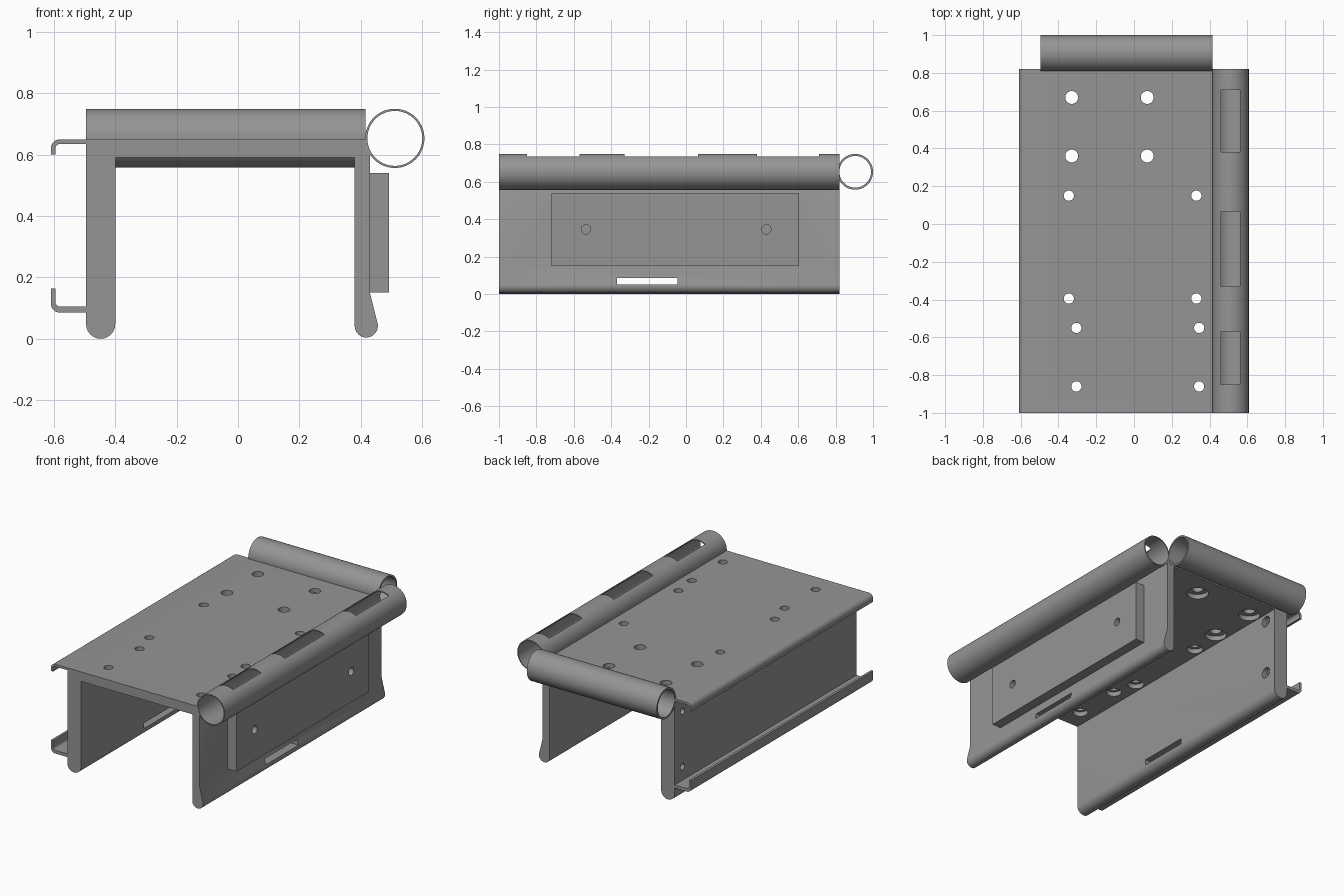
import bpy, bmesh, math
from mathutils import Matrix, Vector

if "Cube" in bpy.data.objects:
    bpy.data.objects.remove(bpy.data.objects["Cube"])

metal = bpy.data.materials.new("grey metal")
metal.diffuse_color = (0.30, 0.30, 0.30, 1)
metal.use_nodes = True
metal.node_tree.nodes["Principled BSDF"].inputs["Base Color"].default_value = metal.diffuse_color


def arc(cx, cz, r, a0, a1, n=12):
    """Points of an arc in the xz plane, angles in degrees."""
    angles = [math.radians(a0 + (a1 - a0) * i / n) for i in range(n + 1)]
    return [(cx + r * math.cos(a), cz + r * math.sin(a)) for a in angles]


def finish(bm, name):
    bmesh.ops.recalc_face_normals(bm, faces=bm.faces)
    me = bpy.data.meshes.new(name)
    bm.to_mesh(me)
    bm.free()
    me.materials.append(metal)
    ob = bpy.data.objects.new(name, me)
    bpy.context.collection.objects.link(ob)
    return ob


def extrude_y(name, profile, y0, y1):
    bm = bmesh.new()
    face = bm.faces.new([bm.verts.new((x, y0, z)) for x, z in profile])
    new = bmesh.ops.extrude_face_region(bm, geom=[face])["geom"]
    verts = [v for v in new if isinstance(v, bmesh.types.BMVert)]
    bmesh.ops.translate(bm, verts=verts, vec=(0, y1 - y0, 0))
    return finish(bm, name)


def box(name, x0, x1, y0, y1, z0, z1):
    return extrude_y(name, [(x0, z0), (x1, z0), (x1, z1), (x0, z1)], y0, y1)


def rod(name, a, b, r, n=32):
    """Solid cylinder from point a to point b."""
    a, b = Vector(a), Vector(b)
    turn = (b - a).to_track_quat('Z', 'Y').to_matrix().to_4x4()
    bm = bmesh.new()
    bmesh.ops.create_cone(bm, cap_ends=True, segments=n, radius1=r, radius2=r,
                          depth=(b - a).length,
                          matrix=Matrix.Translation((a + b) / 2) @ turn)
    return finish(bm, name)


def tube(name, a, b, r, wall):
    """Open pipe from point a to point b."""
    a, b = Vector(a), Vector(b)
    turn = (b - a).to_track_quat('Z', 'Y')
    n = 64
    bm = bmesh.new()
    rings = []
    for end, rad in ((a, r), (b, r), (b, r - wall), (a, r - wall)):
        rings.append([bm.verts.new(end + turn @ Vector((rad * math.cos(t), rad * math.sin(t), 0)))
                      for t in (2 * math.pi * i / n for i in range(n))])
    for k in range(4):
        p, q = rings[k], rings[(k + 1) % 4]
        for i in range(n):
            j = (i + 1) % n
            bm.faces.new((p[i], p[j], q[j], q[i]))
    return finish(bm, name)


def cut(target, cutters):
    for c in cutters:
        c.hide_render = True
        mod = target.modifiers.new("cut", 'BOOLEAN')
        mod.operation = 'DIFFERENCE'
        mod.solver = 'EXACT'
        mod.object = c
        bpy.context.view_layer.objects.active = target
        bpy.ops.object.modifier_apply(modifier=mod.name)
        bpy.data.objects.remove(c)


def smooth(ob):
    bpy.ops.object.select_all(action='DESELECT')
    ob.select_set(True)
    bpy.context.view_layer.objects.active = ob
    bpy.ops.object.shade_smooth_by_angle(angle=math.radians(30))


# Channel body: deck, two side walls with rounded feet, two curled left rails
profile = arc(-0.4475, 0.0475, 0.0475, 180, 360)
profile += [(-0.40, 0.59), (0.38, 0.59)]
profile += arc(0.418, 0.042, 0.038, 180, 370)
profile += [(0.43, 0.15), (0.43, 0.60), (0.42, 0.622), (0.4145, 0.65)]
profile += arc(-0.58, 0.62, 0.03, 90, 180, 6) + [(-0.61, 0.60), (-0.595, 0.60)]
profile += arc(-0.58, 0.62, 0.015, 180, 90, 6) + [(-0.495, 0.635), (-0.495, 0.105)]
profile += arc(-0.58, 0.12, 0.015, 270, 180, 6) + [(-0.595, 0.163), (-0.61, 0.163)]
profile += arc(-0.58, 0.115, 0.03, 180, 270, 6) + [(-0.495, 0.085)]
body = extrude_y("channel_body", profile, -1.0, 0.82)

# Deck bolt holes, counterbored from below
big = [(x, y) for x in (-0.33, 0.07) for y in (0.67, 0.36)]
small = [(x, y) for x in (-0.345, 0.33) for y in (0.15, -0.395)]
small += [(x, y) for x in (-0.305, 0.345) for y in (-0.55, -0.86)]
cutters = []
for points, r, bore in ((big, 0.034, 0.065), (small, 0.027, 0.048)):
    for x, y in points:
        bore = min(bore, 0.375 - x)
        cutters.append(rod("bolt_cutter", (x, y, 0.5), (x, y, 0.7), r))
        cutters.append(rod("bore_cutter", (x, y, 0.5), (x, y, 0.62), bore))

# Strap slot through both walls
cutters.append(box("slot_cutter", -0.7, 0.7, -0.37, -0.045, 0.05, 0.085))

# Left wall screw holes near the back, wider on the inside
for z in (0.19, 0.54):
    cutters.append(rod("screw_cutter", (-0.55, 0.74, z), (-0.35, 0.74, z), 0.02))
    cutters.append(rod("screw_bore_cutter", (-0.43, 0.74, z), (-0.35, 0.74, z), 0.034))


def pad_holes():
    return [rod("pad_cutter", (0.3, y, 0.345), (0.6, y, 0.345), 0.025) for y in (-0.535, 0.43)]


cut(body, cutters + pad_holes())
smooth(body)

# Side pad on the right wall
pad = box("side_pad", 0.43, 0.492, -0.72, 0.605, 0.15, 0.54)
cut(pad, pad_holes())
smooth(pad)

# Right tube with three windows in its top
side_tube = tube("side_tube", (0.511, -1.0, 0.653), (0.511, 0.82, 0.653), 0.0965, 0.007)
cut(side_tube, [box("window_cutter", 0.461, 0.56, y0, y1, 0.68, 0.8)
                for y0, y1 in ((-0.85, -0.57), (-0.33, 0.065), (0.38, 0.71))])
smooth(side_tube)

# Back tube across the rear edge of the deck
back_tube = tube("back_tube", (-0.495, 0.9045, 0.653), (0.415, 0.9045, 0.653), 0.0955, 0.011)
smooth(back_tube)
